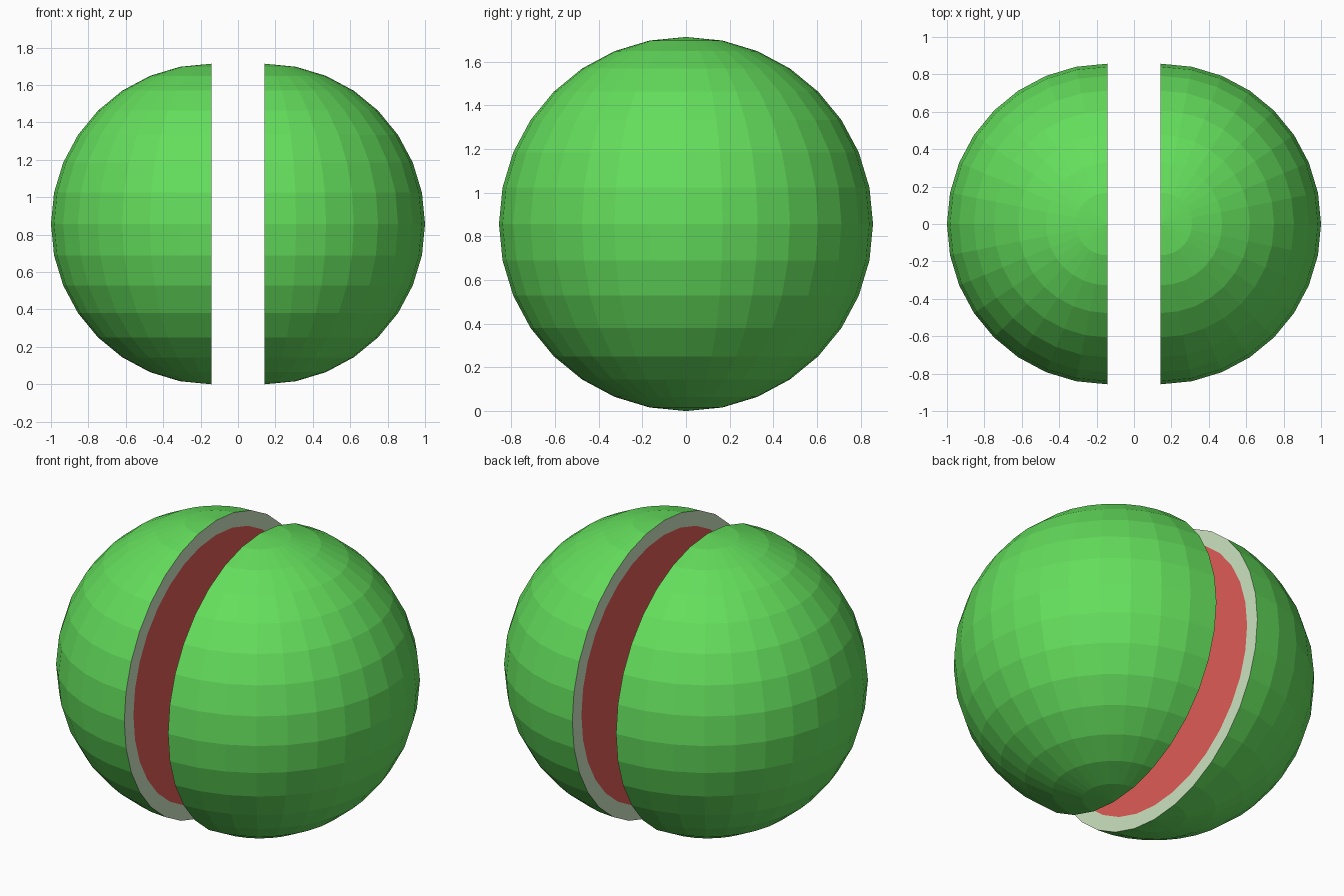
import bpy
import bmesh
import math

cube = bpy.data.objects.get("Cube")
if cube:
    bpy.data.objects.remove(cube, do_unlink=True)

RADIUS = 0.857
GAP = 0.143      # distance of each cut face from the middle
SEGMENTS = 32
FLESH = 0.9      # flesh radius relative to the fruit


def make_material(name, colour):
    mat = bpy.data.materials.new(name)
    mat.use_nodes = True
    mat.diffuse_color = (*colour, 1)
    mat.node_tree.nodes["Principled BSDF"].inputs["Base Color"].default_value = (*colour, 1)
    return mat


materials = [
    make_material("green_skin", (0.127, 0.73, 0.107)),
    make_material("pale_rind", (0.61, 0.77, 0.53)),
    make_material("red_flesh", (0.745, 0.107, 0.095)),
]


def melon_half(name, side):
    bm = bmesh.new()
    # Faceted skin, cut through the poles
    bmesh.ops.create_uvsphere(bm, u_segments=SEGMENTS, v_segments=SEGMENTS // 2, radius=RADIUS)
    bmesh.ops.bisect_plane(bm, geom=bm.verts[:] + bm.edges[:] + bm.faces[:], dist=0.0001,
                           plane_co=(0, 0, 0), plane_no=(side, 0, 0), clear_inner=True)
    # Flat cut face with a rind ring around the flesh
    rim = [e for e in bm.edges if e.is_boundary]
    cut = bmesh.ops.contextual_create(bm, geom=rim)["faces"][0]
    bmesh.ops.recalc_face_normals(bm, faces=bm.faces[:])
    ring = bmesh.ops.inset_individual(
        bm, faces=[cut], use_even_offset=True,
        thickness=RADIUS * (1 - FLESH) * math.cos(math.pi / SEGMENTS))["faces"]
    for face in ring:
        face.material_index = 1
    cut.material_index = 2

    mesh = bpy.data.meshes.new(name)
    bm.to_mesh(mesh)
    bm.free()
    for mat in materials:
        mesh.materials.append(mat)
    obj = bpy.data.objects.new(name, mesh)
    obj.location = (side * GAP, 0, RADIUS)
    bpy.context.collection.objects.link(obj)


melon_half("left_melon_half", 1)
melon_half("right_melon_half", -1)
